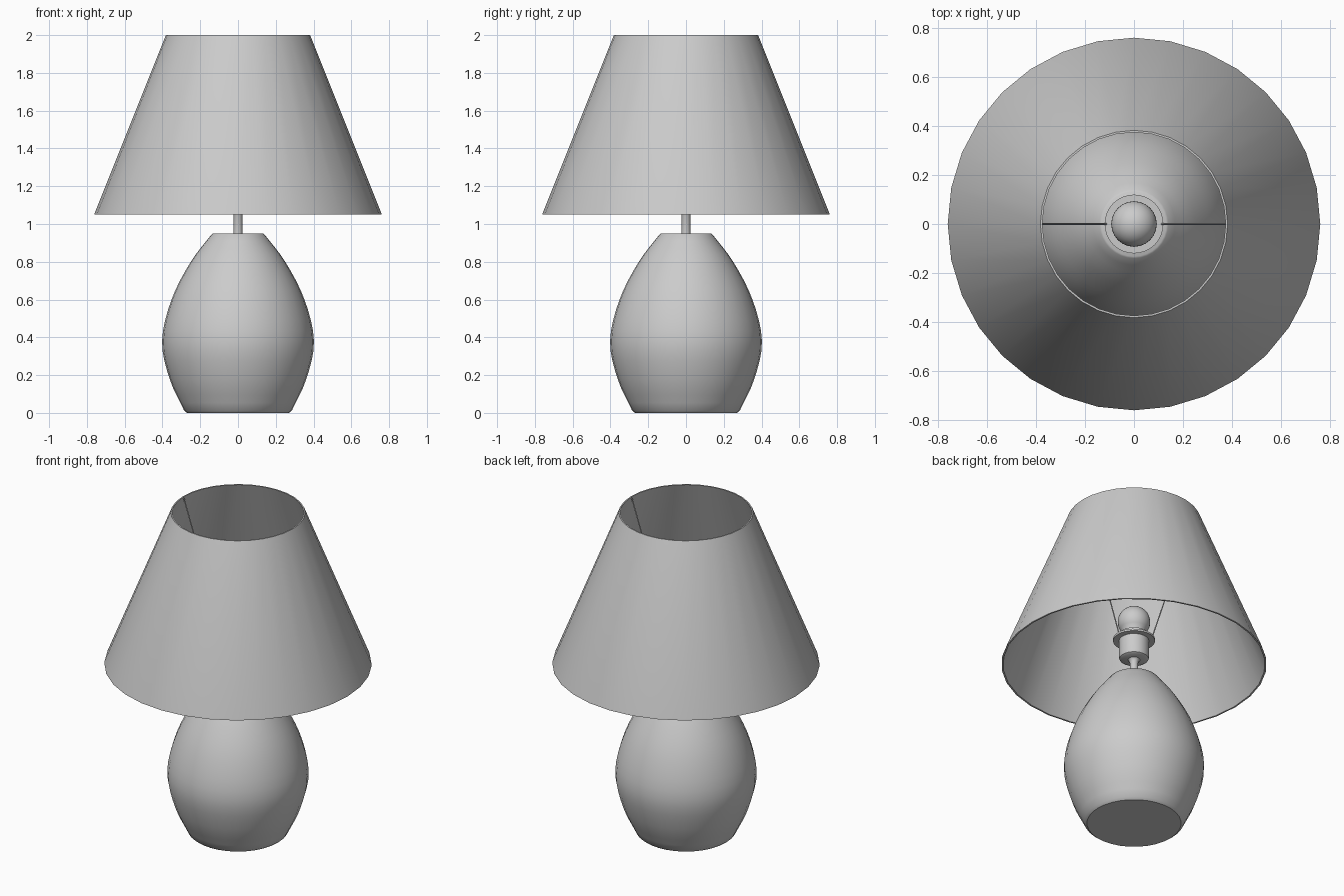
import bpy, bmesh, math
from mathutils import Vector

if "Cube" in bpy.data.objects:
    bpy.data.objects.remove(bpy.data.objects["Cube"])


def lathe(name, profile, sides=32, closed=False, angle=35):
    """Spin (radius, z) points round the z axis; r = 0 ends become a single pole."""
    bm = bmesh.new()
    rings = []
    for r, z in profile:
        if r == 0:
            rings.append([bm.verts.new((0, 0, z))] * sides)
        else:
            rings.append([bm.verts.new((r * math.cos(i * math.tau / sides),
                                        r * math.sin(i * math.tau / sides), z))
                          for i in range(sides)])
    pairs = list(zip(rings, rings[1:]))
    if closed:
        pairs.append((rings[-1], rings[0]))
    for a, b in pairs:
        for i in range(sides):
            j = (i + 1) % sides
            bm.faces.new(list(dict.fromkeys((a[i], a[j], b[j], b[i]))))
    bmesh.ops.recalc_face_normals(bm, faces=bm.faces)
    return finish(name, bm, angle)


def finish(name, bm, angle):
    mesh = bpy.data.meshes.new(name)
    bm.to_mesh(mesh)
    bm.free()
    obj = bpy.data.objects.new(name, mesh)
    bpy.context.collection.objects.link(obj)
    bpy.ops.object.select_all(action='DESELECT')
    obj.select_set(True)
    bpy.context.view_layer.objects.active = obj
    bpy.ops.object.shade_smooth_by_angle(angle=math.radians(angle))
    return obj


def smooth_curve(pts, steps=4):
    """Catmull-Rom curve through the points."""
    p = [Vector(q) for q in pts]
    p = [2 * p[0] - p[1]] + p + [2 * p[-1] - p[-2]]
    out = []
    for a, b, c, d in zip(p, p[1:], p[2:], p[3:]):
        for k in range(steps):
            t = k / steps
            out.append(tuple(0.5 * (2 * b + (c - a) * t + (2 * a - 5 * b + 4 * c - d) * t * t
                                    + (3 * b - a - 3 * c + d) * t ** 3)))
    return out + [tuple(pts[-1])]


# Vase-shaped base
body = smooth_curve([(0.285, 0.012), (0.362, 0.18), (0.402, 0.38),
                     (0.352, 0.60), (0.25, 0.80), (0.14, 0.945)])
lathe("lamp_base", [(0, 0), (0.27, 0)] + body + [(0.132, 0.95), (0, 0.95)])

# Stem with a small flare into the socket
lathe("stem", [(0, 0.94), (0.024, 0.94), (0.024, 1.06), (0.03, 1.075), (0.045, 1.09), (0, 1.09)], 16)

# Bulb socket with its flange
lathe("socket", [(0, 1.08), (0.07, 1.08), (0.083, 1.087), (0.086, 1.10), (0.086, 1.205),
                 (0.12, 1.205), (0.12, 1.217), (0.08, 1.217), (0.08, 1.25), (0, 1.25)])

# Bulb
R, CZ = 0.093, 1.33
arc = [(R * math.cos(math.radians(a)), CZ + R * math.sin(math.radians(a)))
       for a in range(-40, 90, 10)]
lathe("bulb", [(0, 1.24), (0.066, 1.24)] + arc + [(0, CZ + R)], 24)

# Conical shade, a thin shell
lathe("lamp_shade", [(0.76, 1.05), (0.758, 1.06), (0.382, 2.0), (0.374, 2.0), (0.75, 1.05)],
      closed=True)

# Two wires carrying the shade from the socket flange
for side, label in ((-1, "left"), (1, "right")):
    a, b = Vector((0.112 * side, 0, 1.211)), Vector((0.376 * side, 0, 1.99))
    bm = bmesh.new()
    bmesh.ops.create_cone(bm, cap_ends=True, segments=8, radius1=0.0035, radius2=0.0035,
                          depth=(b - a).length)
    wire = finish("shade_wire_" + label, bm, 50)
    wire.location = (a + b) / 2
    wire.rotation_euler = (b - a).to_track_quat('Z', 'Y').to_euler()
